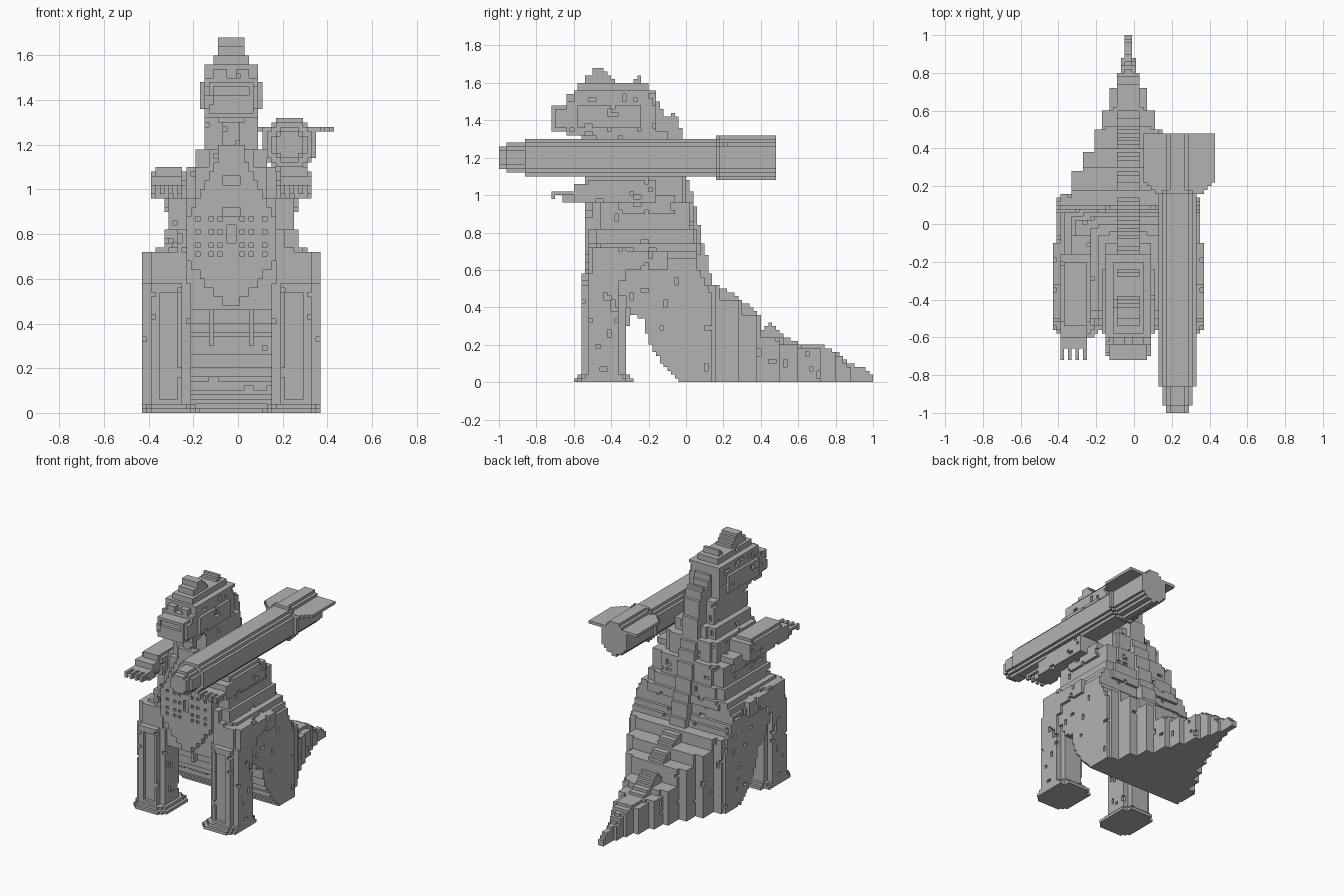
import bpy
import random

random.seed(7)
V = 0.02          # block size
MID = -0.03       # the creature's centre plane in x

cube = bpy.data.objects.get("Cube")
if cube:
    bpy.data.objects.remove(cube, do_unlink=True)

grey = bpy.data.materials.new("stone grey")
grey.use_nodes = True
grey.diffuse_color = (0.45, 0.45, 0.45, 1)
grey.node_tree.nodes["Principled BSDF"].inputs["Base Color"].default_value = grey.diffuse_color

SIDES = ((-1, 0, 0), (1, 0, 0), (0, -1, 0), (0, 1, 0), (0, 0, -1), (0, 0, 1))


def span(a, b):
    return range(round(a / V), round(b / V))


def box(x0, x1, y0, y1, z0, z1):
    """Block cells of a box, x measured from the centre plane."""
    return {(i, j, k) for i in span(x0, x1) for j in span(y0, y1) for k in span(z0, z1)}


def wide(hw, y0, y1, z0, z1):
    return box(-hw, hw, y0, y1, z0, z1)


def chamfer(x0, x1, y0, y1, z0, z1, step=V):
    """Upright box with stepped corners."""
    s = step
    return (box(x0 + 2 * s, x1 - 2 * s, y0, y1, z0, z1)
            | box(x0 + s, x1 - s, y0 + s, y1 - s, z0, z1)
            | box(x0, x1, y0 + 2 * s, y1 - 2 * s, z0, z1))


def rod(cx, cz, r, y0, y1):
    """Round rod along y, made of blocks."""
    return {(i, j, k) for (i, j, k) in box(cx - r, cx + r, y0, y1, cz - r, cz + r)
            if ((i + .5) * V - cx) ** 2 + ((k + .5) * V - cz) ** 2 < (r + .003) ** 2}


def lerp(points, t):
    for (a, p), (b, q) in zip(points, points[1:]):
        if a <= t <= b:
            return p + (q - p) * (t - a) / (b - a)
    return points[-1][1] if t > points[-1][0] else points[0][1]


def pit(cells, count, axes=(0, 1)):
    """Knock small shallow holes into the side faces."""
    original = set(cells)
    faces = [(c, s) for c in sorted(cells) for n, s in enumerate(SIDES)
             if n // 2 in axes and tuple(map(sum, zip(c, s))) not in original]
    for c, s in random.sample(faces, min(count, len(faces))):
        grow = random.choice(((0, 0, 1), (0, 0, 0), (s[1], s[0], 0)))
        cells.discard(c)
        cells.discard(tuple(map(sum, zip(c, grow))))
    return cells


def build(name, cells):
    """Skin a set of cells with outer faces only."""
    index, faces = {}, []
    for c in sorted(cells):
        for n, s in enumerate(SIDES):
            if tuple(map(sum, zip(c, s))) in cells:
                continue
            axis, far = n // 2, n % 2
            u, v = (axis + 1) % 3, (axis + 2) % 3
            loop = []
            for du, dv in ((0, 0), (1, 0), (1, 1), (0, 1)):
                p = list(c)
                p[axis] += far
                p[u] += du
                p[v] += dv
                loop.append(index.setdefault(tuple(p), len(index)))
            faces.append(loop if far else loop[::-1])
    mesh = bpy.data.meshes.new(name)
    mesh.from_pydata([(i * V + MID, j * V, k * V) for i, j, k in index], [], faces)
    mesh.materials.append(grey)
    obj = bpy.data.objects.new(name, mesh)
    bpy.context.collection.objects.link(obj)


def mirrored(cells):
    return {(-i - 1, j, k) for i, j, k in cells}


# Haunches: wide block whose underside steps down and back to the ground
under = [(0, -.04), (.08, -.12), (.2, -.2), (.32, -.22), (.36, -.3), (.44, -.32), (.45, -.5)]
haunch = {c for c in wide(.38, -.5, .14, 0, .66) if c[1] * V >= lerp(under, c[2] * V) - .01}
haunch -= {c for c in haunch if c[1] * V > .14 - max(0, c[2] * V - .42) * .45}
haunch |= wide(.36, -.5, .06, .66, .70)
build("haunches", pit(haunch, 60))

# Torso: stacked slabs, rounded off at the front
torso = set()
for hw, front, back, z0, z1 in ((.34, -.48, .06, .68, .74), (.30, -.48, .04, .72, .82),
                                (.27, -.46, .02, .82, .95), (.21, -.46, -.02, .95, 1.10),
                                (.16, -.46, -.06, 1.10, 1.18), (.11, -.48, -.10, 1.18, 1.34)):
    torso |= wide(hw, front, back, z0, z1)
    torso |= wide(hw - .06, front - .04, back + .02, z0, z1)
torso |= wide(.18, -.50, -.3, .52, .74)
build("torso", pit(torso, 90))

# Belly plate: stepped diamond with small pits
edge = [(.48, .04), (.58, .12), (.66, .2), (.86, .2), (1.06, .10), (1.2, .04)]
plate = {c for c in wide(.2, -.54, -.48, .48, 1.2)
         if abs(c[0] + .5) * V < lerp(edge, (c[2] // 2 * 2 + .5) * V)}
for hw, z0, z1 in ((.04, 1.02, 1.06), (.04, .88, .92), (.02, .76, .84)):
    plate -= wide(hw, -.54, -.52, z0, z1)
for z in (.70, .74, .80, .86):
    for x in (.04, .08, .14):
        hole = box(x, x + V, -.54, -.52, z, z + V)
        plate -= hole | mirrored(hole)
build("belly_plate", plate)

# Thin straps hanging under the belly
strap = box(.08, .10, -.34, -.30, .30, .50)
build("belly_straps", strap | mirrored(strap))

# Head: snout, brow and cheek plates
head = wide(.11, -.64, -.16, 1.32, 1.56) | wide(.10, -.72, -.5, 1.34, 1.48)
head |= wide(.11, -.70, -.5, 1.36, 1.46) | wide(.09, -.58, -.2, 1.56, 1.60)
head -= wide(.11, -.64, -.60, 1.50, 1.56)
head |= wide(.13, -.64, -.2, 1.34, 1.50) | wide(.14, -.58, -.24, 1.36, 1.48)
head -= wide(.08, -.72, -.70, 1.42, 1.46)
brow = box(.02, .08, -.64, -.6, 1.48, 1.54)
build("head", pit(head | brow | mirrored(brow), 36, (0,)))

# Spine: jagged ridge from the brow to the tail tip
ridge = [(-.58, 1.58), (-.47, 1.69), (-.34, 1.57), (-.25, 1.64), (-.18, 1.46), (-.15, 1.50),
         (-.10, 1.41), (-.06, 1.44), (-.02, 1.34), (0, 1.12), (.05, .94), (.08, .78),
         (.12, .64), (.15, .48), (.2, .51), (.28, .45), (.38, .38), (.4, .28), (.45, .31),
         (.52, .25), (.6, .21), (.72, .2), (.8, .16), (.88, .1), (.94, .08), (1, .03)]
spine = set()
for j in span(-.56, 1.0):
    y = (j + .5) * V
    top = lerp(ridge, y)
    low = 1.3 if y < -.2 else max(0, top - .5)
    spine |= wide(.06 if y < .8 else .02, j * V, (j + 1) * V, low, max(top, V))
build("spine_ridge", spine)

# Tail: blocks shrinking toward the tip
tail = set()
for hw, y0, y1, top in ((.36, .10, .16, .52), (.30, .14, .27, .44), (.24, .26, .38, .37),
                        (.18, .38, .50, .24), (.14, .50, .60, .20), (.10, .60, .71, .18),
                        (.06, .71, .81, .14), (.04, .81, .85, .10)):
    tail |= wide(hw, y0, y1, 0, top) | wide(max(hw - .06, .04), y0, y1 + .02, 0, top)
build("tail", pit(tail, 40))

# Legs, feet, arms and claws, one side then mirrored
leg = chamfer(.18, .39, -.55, -.33, .04, .58)
leg -= box(.24, .32, -.55, -.54, .06, .54)
leg |= chamfer(.18, .39, -.53, -.29, .54, .72) | box(.30, .39, -.50, -.1, .60, .70)
foot = chamfer(.14, .40, -.60, -.29, 0, .02) | chamfer(.16, .40, -.58, -.30, .02, .05)
arm = box(.20, .36, -.52, -.16, .96, 1.08) | box(.22, .34, -.54, -.2, 1.06, 1.10)
arm |= box(.22, .36, -.60, -.5, .96, 1.06) | box(.22, .34, -.66, -.58, .96, 1.02)
arm |= box(.20, .30, -.36, -.06, .90, 1.0)
claws = set()
for x in (.22, .26, .30, .34):
    claws |= box(x, x + V, -.72, -.60, 1.0, 1.02) | box(x, x + V, -.72, -.70, .98, 1.0)
pit(leg, 34, (0,))
pit(arm, 24)
for part, cells in (("leg", leg), ("foot", foot), ("arm", arm), ("claws", claws)):
    build("left_" + part, cells)
    build("right_" + part, mirrored(cells))

# Rocket carried on the left shoulder, with nose steps and collar
RX, RZ = .26, 1.20
rocket = (rod(RX, RZ, .06, -1.0, -.96) | rod(RX, RZ, .08, -.96, -.86)
          | rod(RX, RZ, .10, -.86, .18) | rod(RX, RZ, .12, .16, .18)
          | rod(RX, RZ, .11, .18, .48))
rocket |= box(RX - .04, RX + .04, .16, .48, RZ + .08, RZ + .12)
build("rocket", rocket)

# Flat tail fin across the top of the rocket
fin = set()
for j in span(.16, .48):
    half = min(.18, .12 + max(0, j * V - .16))
    fin |= box(RX - half, RX + half + V, j * V, (j + 1) * V, 1.26, 1.28)
build("rocket_fin", fin)
